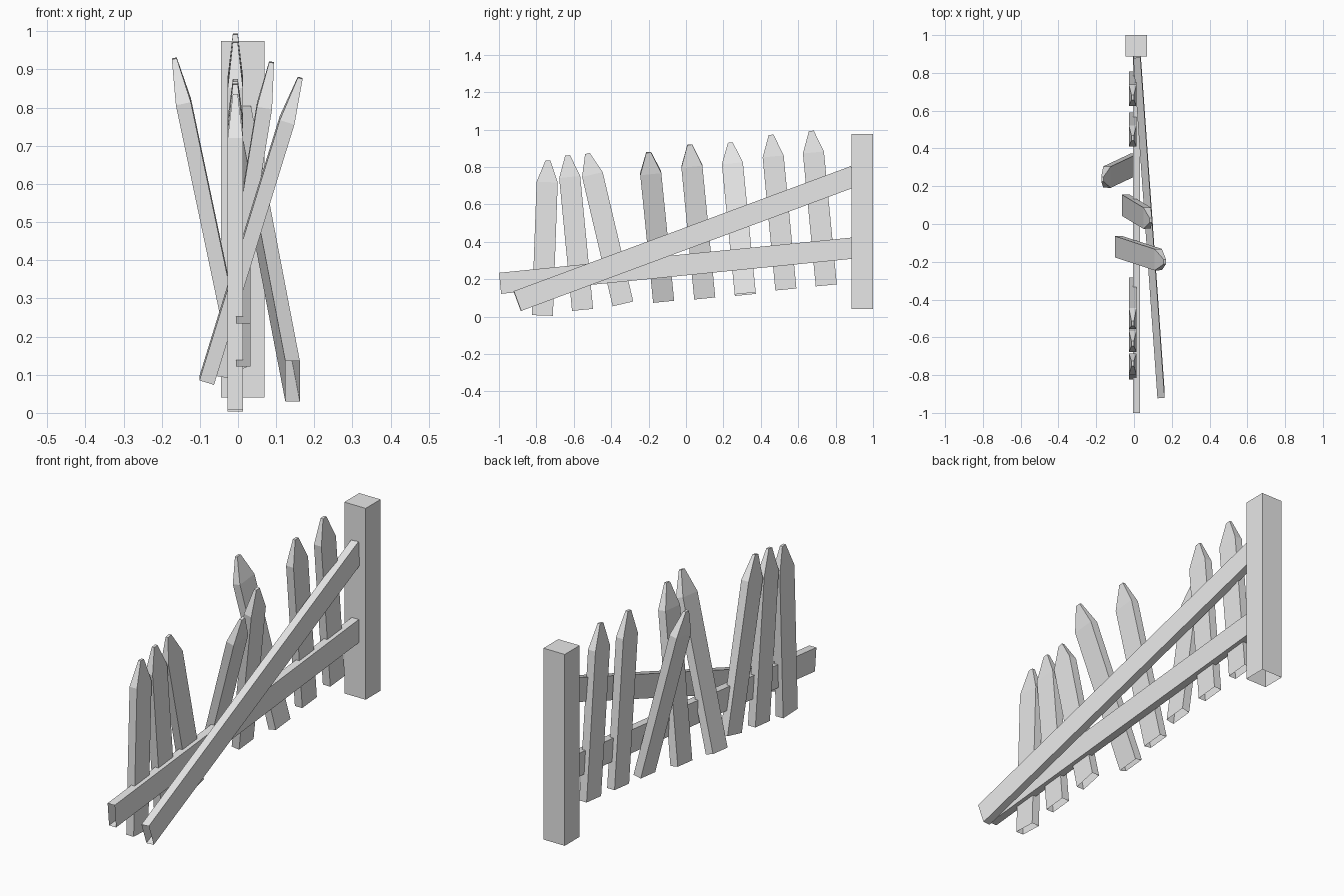
import bpy
import bmesh
from mathutils import Vector

cube = bpy.data.objects.get("Cube")
if cube:
    bpy.data.objects.remove(cube, do_unlink=True)

# One plain grey for all the timber
grey = bpy.data.materials.new("plain_grey")
grey.use_nodes = True
grey.diffuse_color = (0.8, 0.8, 0.8, 1)
grey.node_tree.nodes["Principled BSDF"].inputs["Base Color"].default_value = (0.8, 0.8, 0.8, 1)


def timber(name, start, end, sections, cap_end=True):
    """Loft rectangles (fraction along, width, thickness); the foot stays open."""
    start, end = Vector(start), Vector(end)
    axis = (end - start).normalized()
    across = Vector((1, 0, 0)).cross(axis).normalized()
    depth = axis.cross(across)
    bm = bmesh.new()
    rings = []
    for t, width, thick in sections:
        centre = start.lerp(end, t)
        rings.append([bm.verts.new(centre + across * (width / 2 * a) + depth * (thick / 2 * b))
                      for a, b in ((-1, -1), (1, -1), (1, 1), (-1, 1))])
    for low, high in zip(rings, rings[1:]):
        for i in range(4):
            j = (i + 1) % 4
            bm.faces.new((low[i], low[j], high[j], high[i]))
    if cap_end:
        bm.faces.new(rings[-1])
    mesh = bpy.data.meshes.new(name)
    bm.to_mesh(mesh)
    bm.free()
    mesh.materials.append(grey)
    obj = bpy.data.objects.new(name, mesh)
    bpy.context.collection.objects.link(obj)
    return obj


# Square end post
timber("post", (0.0125, 0.943, 0.04), (0.0125, 0.943, 0.975),
       [(0, 0.115, 0.115), (1, 0.115, 0.115)])

# Two sagging rails, the upper one fallen loose at its far end
RAIL = [(0, 0.113, 0.038), (1, 0.113, 0.038)]
timber("lower_rail", (0.014, -0.994, 0.178), (0.014, 0.9, 0.367), RAIL, False)
timber("upper_rail", (0.143, -0.902, 0.083), (0.015, 0.9, 0.751), RAIL, False)

# Pointed pickets: foot and tip of each, three of them knocked sideways
PICKET = [(0, 0.113, 0.04), (0.86, 0.113, 0.04), (1, 0.026, 0.013)]
X = -0.007
PLACES = [
    ((X, -0.768, 0.006), (X, -0.738, 0.835)),
    ((X, -0.553, 0.036), (X, -0.633, 0.862)),
    ((X, -0.337, 0.068), (X, -0.527, 0.872)),
    ((-0.082, -0.120, 0.085), (0.163, -0.200, 0.878)),
    ((-0.045, 0.100, 0.100), (0.088, 0.020, 0.919)),
    ((0.003, 0.317, 0.120), (-0.167, 0.237, 0.929)),
    ((X, 0.534, 0.145), (X, 0.455, 0.972)),
    ((X, 0.750, 0.167), (X, 0.670, 0.993)),
]
for number, (foot, tip) in enumerate(PLACES, 1):
    timber(f"picket_{number}", foot, tip, PICKET)
